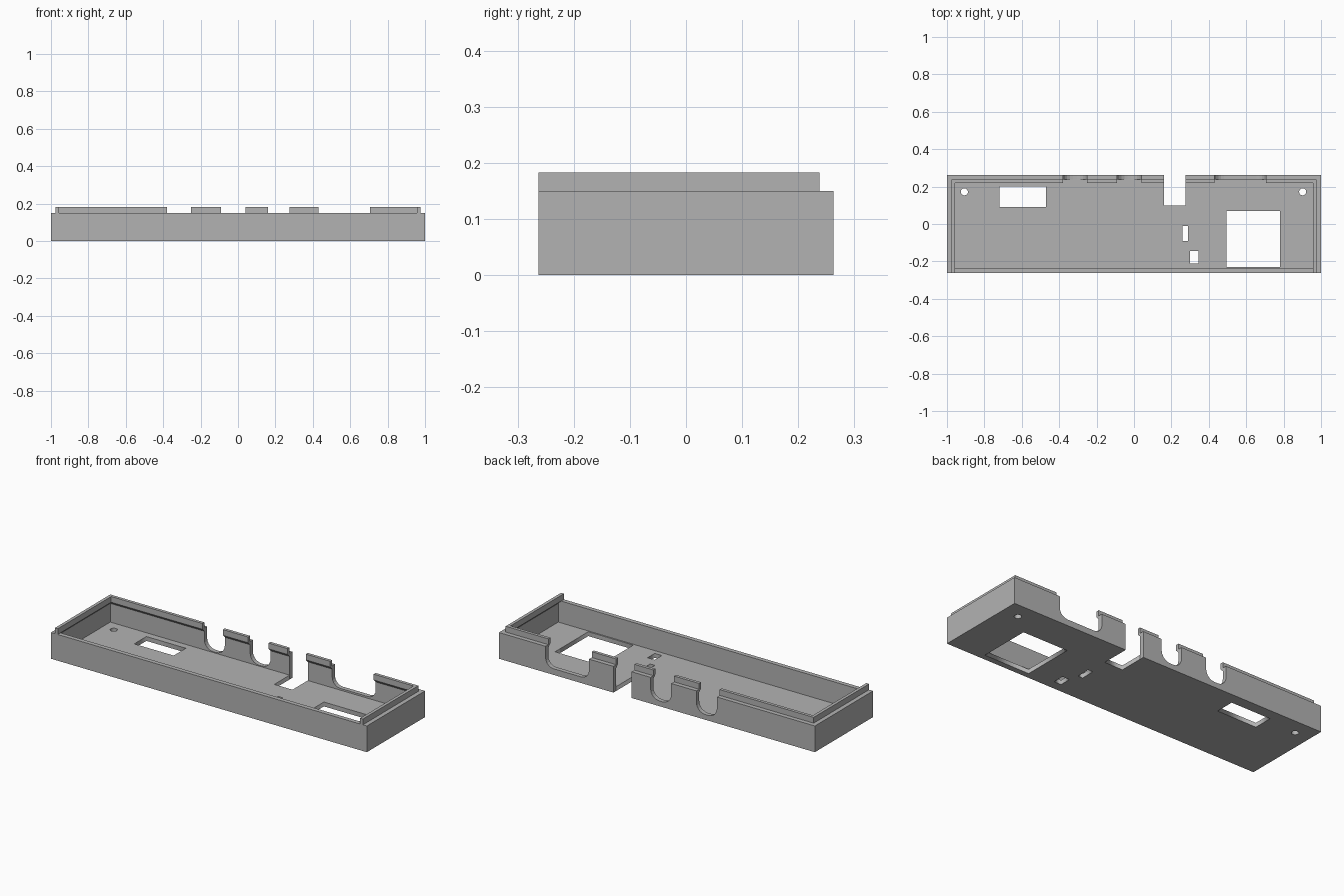
import bpy, bmesh
from math import sin, cos, pi
from mathutils import Vector

cube = bpy.data.objects.get("Cube")
if cube:
    bpy.data.objects.remove(cube, do_unlink=True)

grey = bpy.data.materials.new("light_grey_plastic")
grey.use_nodes = True
COLOUR = (0.45, 0.45, 0.45, 1)
grey.diffuse_color = COLOUR
grey.node_tree.nodes["Principled BSDF"].inputs["Base Color"].default_value = COLOUR

W, D = 1.0, 0.263            # half width and half depth
WALL, LIP = 0.025, 0.018     # thicknesses
H, TOP, FLOOR = 0.15, 0.183, 0.025
IX, IY = W - WALL, D - WALL  # inner wall faces


def prism(name, profile, place, start, end):
    """Extrude a 2D profile; place(u, v, t) maps it into space."""
    bm = bmesh.new()
    a = [bm.verts.new(place(u, v, start)) for u, v in profile]
    b = [bm.verts.new(place(u, v, end)) for u, v in profile]
    bm.faces.new(a)
    bm.faces.new(b[::-1])
    for i in range(len(a)):
        j = (i + 1) % len(a)
        bm.faces.new((a[j], a[i], b[i], b[j]))
    bmesh.ops.recalc_face_normals(bm, faces=bm.faces)
    mesh = bpy.data.meshes.new(name)
    bm.to_mesh(mesh)
    bm.free()
    mesh.materials.append(grey)
    obj = bpy.data.objects.new(name, mesh)
    bpy.context.collection.objects.link(obj)
    return obj


def along_x(u, v, t):
    return Vector((t, u, v))


def along_y(u, v, t):
    return Vector((u, t, v))


def rect(x0, x1, y0, y1):
    return [(x0, y0), (x1, y0), (x1, y1), (x0, y1)]


def notch(x0, x1, bottom, r, steps=5):
    """Open-topped notch with rounded lower corners, left to right."""
    pts = [(x0, H)]
    for cx, first in ((x0 + r, pi), (x1 - r, 1.5 * pi)):
        for i in range(steps + 1):
            a = first + i / steps * pi / 2
            pts.append((cx + r * cos(a), bottom + r + r * sin(a)))
    return pts + [(x1, H)]


def ring(x, y, r, n=20):
    return [(x + r * cos(2 * pi * i / n), y + r * sin(2 * pi * i / n)) for i in range(n)]


# Floor plate with windows, screw holes and the rear slot
SLOT0, SLOT1, SLOT_Y = 0.16, 0.275, 0.10
outlines = [
    [(-IX, -IY), (IX, -IY), (IX, IY), (SLOT1, IY), (SLOT1, SLOT_Y),
     (SLOT0, SLOT_Y), (SLOT0, IY), (-IX, IY)],
    rect(-0.72, -0.47, 0.09, 0.20),
    rect(0.495, 0.78, -0.23, 0.07),
    rect(0.26, 0.29, -0.09, -0.01),
    rect(0.30, 0.345, -0.21, -0.145),
    ring(-0.907, 0.172, 0.019),
    ring(0.902, 0.172, 0.019),
]
curve = bpy.data.curves.new("floor_outline", "CURVE")
curve.dimensions = "2D"
curve.fill_mode = "BOTH"
curve.extrude = FLOOR / 2
for outline in outlines:
    spline = curve.splines.new("POLY")
    spline.points.add(len(outline) - 1)
    for point, (x, y) in zip(spline.points, outline):
        point.co = (x, y, 0, 1)
    spline.use_cyclic_u = True
helper = bpy.data.objects.new("floor_outline", curve)
bpy.context.collection.objects.link(helper)
bpy.context.view_layer.update()
floor_mesh = bpy.data.meshes.new_from_object(
    helper.evaluated_get(bpy.context.evaluated_depsgraph_get()))
bpy.data.objects.remove(helper, do_unlink=True)
floor_mesh.materials.clear()
floor_mesh.materials.append(grey)
floor = bpy.data.objects.new("floor_plate", floor_mesh)
floor.location.z = FLOOR / 2
bpy.context.collection.objects.link(floor)

# Front wall
prism("front_wall", rect(-D, -IY, 0, H), along_x, -IX, IX)

# Back wall in two pieces, either side of the slot, with rounded cable notches
small = [notch(-0.38, -0.25, 0.03, 0.055), notch(-0.09, 0.04, 0.03, 0.055)]
wide = notch(0.43, 0.705, 0.035, 0.05)
right_outline = [(SLOT0, H), (SLOT0, 0), (-IX, 0), (-IX, H)] + small[0] + small[1]
left_outline = [(IX, H), (IX, 0), (SLOT1, 0), (SLOT1, H)] + wide
prism("back_wall_right", right_outline, along_y, IY, D)
prism("back_wall_left", left_outline, along_y, IY, D)

# Raised lip, sloped underneath where it hangs inside the wall
lip = [(0, H - LIP), (0, TOP), (LIP, TOP), (LIP, H)]
back_lip = [(IY - u, v) for u, v in lip]
spans = [(-IX, -0.38), (-0.25, -0.09), (0.04, SLOT0), (SLOT1, 0.43), (0.705, IX)]
for i, (x0, x1) in enumerate(spans):
    prism(f"back_lip_{i + 1}", back_lip, along_x, x0, x1)

# Side walls and their lips
for side, s in (("left", 1), ("right", -1)):
    prism(f"{side}_wall", rect(s * IX, s * W, 0, H), along_y, -D, D)
    prism(f"{side}_lip", [(s * (IX - u), v) for u, v in lip], along_y, -D, IY)
